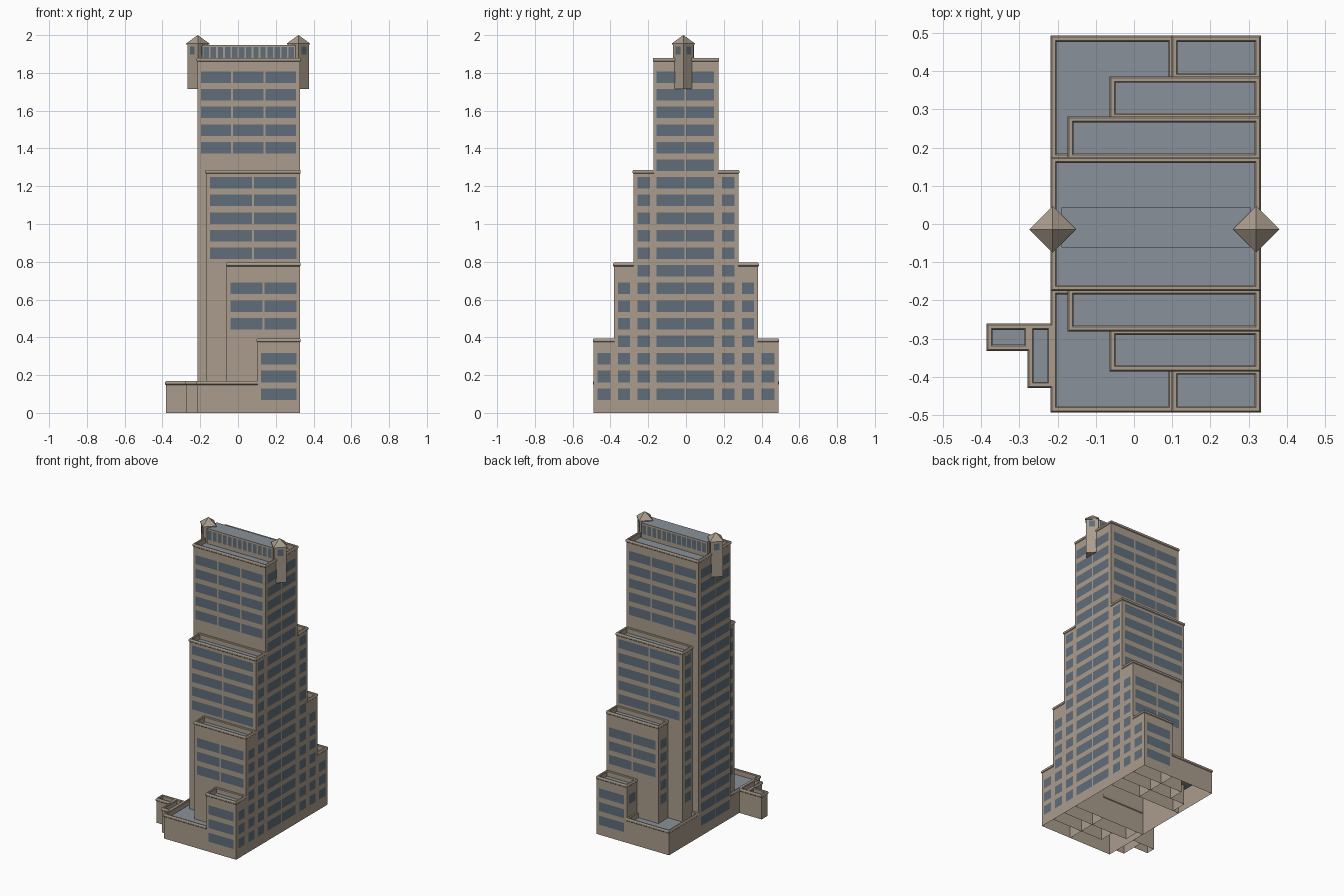
import bpy
import bmesh
from math import pi, sin, cos
from mathutils import Vector

if "Cube" in bpy.data.objects:
    bpy.data.objects.remove(bpy.data.objects["Cube"])


def material(name, rgb):
    mat = bpy.data.materials.new(name)
    mat.use_nodes = True
    mat.diffuse_color = (*rgb, 1)
    mat.node_tree.nodes["Principled BSDF"].inputs["Base Color"].default_value = (*rgb, 1)
    return mat


MATS = [material("tan stone", (0.40, 0.335, 0.265)),
        material("blue window glass", (0.115, 0.155, 0.195)),
        material("slate roof", (0.25, 0.285, 0.32))]
STONE, GLASS, ROOF = range(3)


def finish(name, bm):
    mesh = bpy.data.meshes.new(name)
    bm.to_mesh(mesh)
    bm.free()
    for mat in MATS:
        mesh.materials.append(mat)
    obj = bpy.data.objects.new(name, mesh)
    bpy.context.collection.objects.link(obj)
    return obj


def loft(bm, rings):
    """Skin a stack of closed rings and return the top ring."""
    loops = [[bm.verts.new(p) for p in ring] for ring in rings]
    for low, high in zip(loops, loops[1:]):
        for i in range(len(low)):
            j = (i + 1) % len(low)
            bm.faces.new((low[i], low[j], high[j], high[i]))
    return loops[-1]


def rect(x0, x1, y0, y1, z, inset=0):
    x0, x1, y0, y1 = x0 + inset, x1 - inset, y0 + inset, y1 - inset
    return [(x0, y0, z), (x1, y0, z), (x1, y1, z), (x0, y1, z)]


def block(name, x0, x1, y0, y1, h):
    """Hollow block, open below, with a rounded parapet and a sunken roof."""
    profile = [(0, 0), (0, h - .02), (-.004, h - .016), (-.004, h - .006), (0, h),
               (.009, h), (.012, h - .004), (.012, h - .035)]
    bm = bmesh.new()
    top = loft(bm, [rect(x0, x1, y0, y1, z, i) for i, z in profile])
    bm.faces.new(top).material_index = ROOF
    return finish(name, bm)


def pane(bm, a, b, z0, z1, normal):
    """Upright pane from a to b, lifted just off the wall."""
    lift = Vector(normal).normalized() * 0.002
    pts = [(*a, z0), (*b, z0), (*b, z1), (*a, z1)]
    face = bm.faces.new([bm.verts.new(Vector(p) + lift) for p in pts])
    face.normal_update()
    if face.normal.dot(lift) < 0:
        face.normal_flip()
    face.material_index = GLASS


def split(lo, hi, count, gap):
    width = (hi - lo - gap * (count - 1)) / count
    return [(lo + i * (width + gap), lo + i * (width + gap) + width) for i in range(count)]


def floor_z(k):
    return 0.069 + 0.0932 * k


def facade(bm, axis, wall, sign, spans, floors):
    """Rows of panes on the wall at a fixed x (axis 0) or y (axis 1)."""
    normal = (sign, 0, 0) if axis == 0 else (0, sign, 0)
    for lo, hi in spans:
        a, b = ((wall, lo), (wall, hi)) if axis == 0 else ((lo, wall), (hi, wall))
        for k in floors:
            pane(bm, a, b, floor_z(k), floor_z(k) + 0.061, normal)


# Main tower
EAST, WEST = 0.328, -0.215
DEEP = 0.172
block("tower", WEST, EAST, -DEEP, DEEP, 1.88)
bm = bmesh.new()
for s in (-1, 1):
    facade(bm, 1, s * DEEP, s, split(-0.197, 0.307, 3, 0.011), range(14, 19))
    facade(bm, 0, EAST if s > 0 else WEST, s, split(-0.155, 0.147, 2, 0.008), range(19))
finish("tower_windows", bm)

# Stepped wings: name, west x, inner y, outer y, height, columns, front floors, all floors
WINGS = [("upper_wing", -0.17, DEEP, 0.278, 1.287, 2, range(8, 13), 13),
         ("middle_wing", -0.06, 0.278, 0.382, 0.795, 2, range(4, 7), 7),
         ("lower_wing", 0.102, 0.382, 0.489, 0.394, 1, range(3), 3)]
for s, side in ((-1, "front"), (1, "back")):
    for name, x0, inner, outer, h, cols, front, total in WINGS:
        block(f"{side}_{name}", x0, EAST, *sorted((s * inner, s * outer)), h)
        bm = bmesh.new()
        facade(bm, 1, s * outer, s, split(x0 + 0.021, 0.309, cols, 0.011), front)
        span = [tuple(sorted((s * (inner + 0.018), s * (outer - 0.021))))]
        facade(bm, 0, EAST, 1, span, range(total))
        facade(bm, 0, x0, -1, span, range(2, total))
        finish(f"{side}_{name}_windows", bm)
    block(f"{side}_podium", WEST, 0.102, *sorted((s * DEEP, s * 0.489)), 0.168)

# Low side annexes
block("near_annex", -0.275, WEST, -0.425, -0.265, 0.168)
block("far_annex", -0.382, -0.275, -0.328, -0.265, 0.168)

# Penthouse with a row of narrow windows
PX0, PX1, PY0, PY1 = -0.19, 0.305, -0.062, 0.043
bm = bmesh.new()
top = loft(bm, [rect(PX0, PX1, PY0, PY1, z) for z in (1.84, 1.948)])
bm.faces.new(top).material_index = ROOF
for y, s in ((PY0, -1), (PY1, 1)):
    for a, b in split(PX0 + 0.008, PX1 - 0.008, 13, 0.009):
        pane(bm, (a, y), (b, y), 1.875, 1.937, (0, s, 0))
finish("penthouse", bm)


# Corner turrets turned on the diagonal, with pyramid caps
def diamond(cx, cy, r, z):
    return [(cx + r * cos(i * pi / 2), cy + r * sin(i * pi / 2), z) for i in range(4)]


for name, cx in (("right_turret", -0.213), ("left_turret", 0.32)):
    cy, r = -0.014, 0.055
    bm = bmesh.new()
    rings = [(r, 1.715), (r, 1.95), (r + .006, 1.95), (r + .006, 1.956), (.0005, 2.0)]
    bm.faces.new(loft(bm, [diamond(cx, cy, q, z) for q, z in rings]))
    bm.verts.ensure_lookup_table()
    bm.faces.new(bm.verts[:4][::-1])
    corners = [Vector(p[:2]) for p in diamond(cx, cy, r, 0)]
    for i in range(4):
        a, b = corners[i], corners[(i + 1) % 4]
        mid = (a + b) / 2 - Vector((cx, cy))
        pane(bm, a.lerp(b, 0.27), a.lerp(b, 0.73), 1.897, 1.941, (*mid, 0))
    finish(name, bm)
